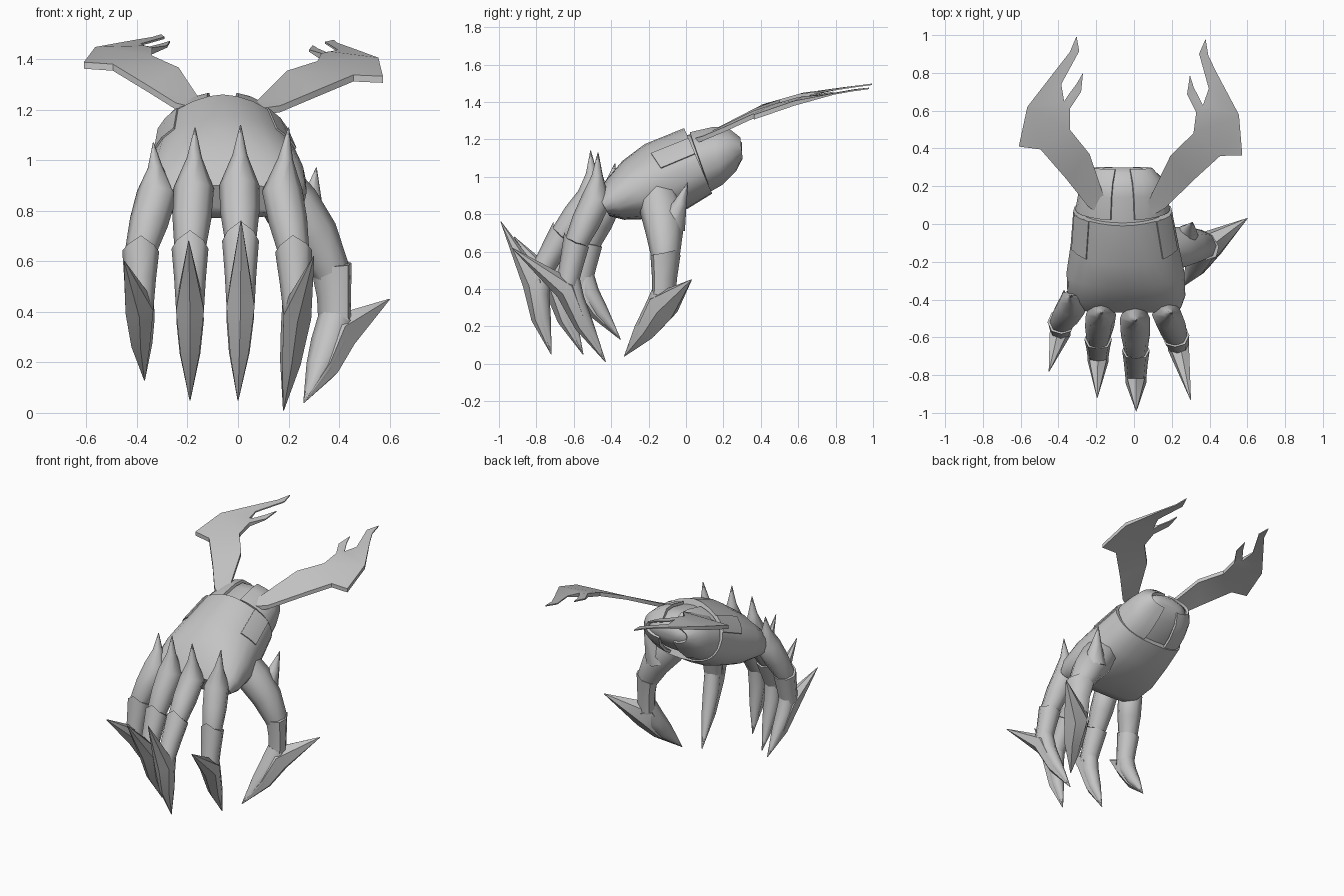
import bpy, bmesh, math
from mathutils import Vector

if "Cube" in bpy.data.objects:
    bpy.data.objects.remove(bpy.data.objects["Cube"])

grey = bpy.data.materials.new("plain_grey")
grey.diffuse_color = (0.55, 0.55, 0.55, 1)
grey.use_nodes = True
grey.node_tree.nodes["Principled BSDF"].inputs["Base Color"].default_value = grey.diffuse_color


def finish(name, bm, angle=50, thick=0):
    bmesh.ops.recalc_face_normals(bm, faces=bm.faces)
    me = bpy.data.meshes.new(name)
    bm.to_mesh(me)
    bm.free()
    me.materials.append(grey)
    ob = bpy.data.objects.new(name, me)
    bpy.context.collection.objects.link(ob)
    bpy.ops.object.select_all(action='DESELECT')
    ob.select_set(True)
    bpy.context.view_layer.objects.active = ob
    if thick:
        m = ob.modifiers.new("thickness", 'SOLIDIFY')
        m.thickness = thick
        m.offset = 0
        bpy.ops.object.modifier_apply(modifier=m.name)
    bpy.ops.object.shade_smooth_by_angle(angle=math.radians(angle))
    return ob


def loft(name, rings, closed=True, angle=50, thick=0):
    """Skin a list of point rings."""
    bm = bmesh.new()
    vs = [[bm.verts.new(p) for p in r] for r in rings]
    n = len(vs[0])
    for a, b in zip(vs, vs[1:]):
        for i in range(n if closed else n - 1):
            j = (i + 1) % n
            bm.faces.new((a[i], a[j], b[j], b[i]))
    if closed:
        bm.faces.new(vs[0])
        bm.faces.new(vs[-1])
    return finish(name, bm, angle, thick)


def section(s, angles, grow=1.0):
    """Rounded cross-section: top y,z, bottom y,z, centre x, half width, top squareness."""
    ty, tz, by, bz, cx, hw, sq = s
    top, bot = Vector((cx, ty, tz)), Vector((cx, by, bz))
    c, up = (top + bot) / 2, (top - bot) / 2
    pts = []
    for d in angles:
        a = math.radians(d)
        co, si = math.cos(a), math.sin(a)
        n = sq if co > 0 else 2.6
        u = math.copysign(abs(co) ** (2 / n), co)
        v = math.copysign(abs(si) ** (2 / n), si)
        pts.append(c + (up * u + Vector((hw * v, 0, 0))) * grow)
    return pts


def tube(name, path, side=(1, 0, 0), peak=0.0, sides=8, depth=1.0):
    """Tapering limb along (x, y, z, r); peak lifts the outer edge of the first ring."""
    P = [Vector(p[:3]) for p in path]
    rings = []
    for i, p in enumerate(P):
        d = (P[min(i + 1, len(P) - 1)] - P[max(i - 1, 0)]).normalized()
        s = Vector(side)
        s = (s - d * s.dot(d)).normalized()
        out = d.cross(s)
        ring = []
        for k in range(sides):
            a = 2 * math.pi * k / sides + math.pi / 2
            q = p + (s * math.cos(a) + out * math.sin(a) * depth) * path[i][3]
            if i == 0 and peak:
                q -= d * peak * max(0, math.sin(a)) ** 3
            ring.append(q)
        rings.append(ring)
    return loft(name, rings)


full = range(0, 360, 15)

# palm
palm = [(-0.01, 1.26, 0.14, 0.91, -0.06, 0.262, 1.75),
        (-0.22, 1.175, 0.01, 0.83, -0.05, 0.285, 1.95),
        (-0.34, 1.085, -0.17, 0.775, -0.045, 0.312, 2.2),
        (-0.43, 0.98, -0.33, 0.77, -0.04, 0.312, 2.5),
        (-0.47, 0.90, -0.41, 0.79, -0.03, 0.28, 2.6)]
loft("palm", [section(s, full) for s in palm])

# wrist core, rounded at the back end
core = [(-0.01, 1.22, 0.11, 0.94, -0.06, 0.22, 2),
        (0.14, 1.25, 0.18, 0.98, -0.06, 0.205, 2),
        (0.21, 1.25, 0.25, 1.04, -0.06, 0.18, 2),
        (0.27, 1.215, 0.285, 1.08, -0.06, 0.14, 2),
        (0.30, 1.18, 0.30, 1.12, -0.06, 0.09, 2)]
loft("wrist_core", [section(s, full) for s in core])

# plates wrapping both sides of the wrist, and straps on the back of the hand
shell = [(0.02, 1.235, 0.13, 0.925, -0.06, 0.242, 2),
         (0.14, 1.262, 0.19, 0.96, -0.06, 0.225, 2),
         (0.215, 1.262, 0.26, 1.03, -0.06, 0.20, 2),
         (0.285, 1.205, 0.295, 1.10, -0.06, 0.15, 2)]
for label, sgn in (("left", -1), ("right", 1)):
    arcs = (("wrist_plate_", shell, range(15, 166, 15), 1.0, 0.018),
            ("hand_strap_", palm[:2], (45, 60, 75), 1.012, 0.008))
    for part, rings, arc, grow, thick in arcs:
        loft(part + label, [section(s, [sgn * d for d in arc], grow) for s in rings],
             False, 40, thick)

# fingers: knuckle spike, knuckle, cuff joint, claw base, claw spike, claw tip
fingers = {
    "little": ((-0.335, -0.38, 1.07), (-0.32, -0.42, 0.87), (-0.385, -0.52, 0.64),
               (-0.39, -0.56, 0.42), (-0.45, -0.78, 0.60), (-0.37, -0.35, 0.13)),
    "ring": ((-0.17, -0.47, 1.13), (-0.175, -0.48, 0.89), (-0.19, -0.61, 0.65),
             (-0.19, -0.70, 0.42), (-0.195, -0.92, 0.68), (-0.19, -0.55, 0.05)),
    "middle": ((0.01, -0.51, 1.14), (0.005, -0.50, 0.90), (0.01, -0.67, 0.68),
               (0.01, -0.81, 0.43), (0.012, -0.99, 0.76), (0.0, -0.72, 0.05)),
    "index": ((0.20, -0.47, 1.13), (0.175, -0.48, 0.88), (0.22, -0.59, 0.64),
              (0.235, -0.64, 0.40), (0.30, -0.93, 0.62), (0.18, -0.43, 0.01)),
}


def claw(name, joint, base, spike, tip, r, side=(1, 0, 0)):
    j, b, s, t = Vector(joint), Vector(base), Vector(spike), Vector(tip)
    out = s - b
    out.z = 0
    out.normalize()
    mid = b.lerp(t, 0.5) + out * 0.02
    # pointed blade in front, rounded fingertip behind it
    tube(name + "_claw", [(*s, 0.002), (*b, r), (*mid, r * 0.66), (*t, 0.002)], side, sides=6)
    tube(name + "_tip", [(*j.lerp(b, 0.7), r * 0.82), (*(b.lerp(t, 0.15) - out * 0.012), r * 0.85),
                         (*(b.lerp(t, 0.5) - out * 0.002), r * 0.64), (*t, 0.002)], side)


for name, (sp, kn, cu, ba, cs, ct) in fingers.items():
    sp, kn, cu = Vector(sp), Vector(kn), Vector(cu)
    neck = sp.lerp(kn, 0.5)
    tube(name + "_finger", [(*sp, 0.002), (*neck, 0.030), (*kn, 0.080),
                            (*kn.lerp(cu, 0.5), 0.077), (*cu, 0.062),
                            (*cu.lerp(Vector(ba), 0.3), 0.05)])
    tube(name + "_cuff", [(*cu, 0.073), (*cu.lerp(Vector(ba), 0.5), 0.063),
                          (*ba, 0.056)], peak=0.05)
    claw(name, cu, ba, cs, ct, 0.064)

# thumb
ts = (-0.72, 0.69, 0)
tube("thumb", [(0.12, -0.15, 0.95, 0.10), (0.21, -0.13, 0.82, 0.122),
               (0.30, -0.115, 0.70, 0.105), (0.365, -0.11, 0.57, 0.08),
               (0.38, -0.11, 0.5, 0.06)], ts, depth=0.9)
tube("thumb_spike", [(0.31, 0.01, 0.97, 0.002), (0.295, -0.03, 0.86, 0.035),
                     (0.27, -0.08, 0.74, 0.08)], ts)
tube("thumb_cuff", [(0.37, -0.11, 0.575, 0.092), (0.38, -0.115, 0.46, 0.077),
                    (0.382, -0.12, 0.35, 0.073)], ts, peak=0.03, depth=0.75)
claw("thumb", (0.38, -0.11, 0.5), (0.39, -0.12, 0.31), (0.60, 0.03, 0.45),
     (0.26, -0.33, 0.04), 0.088, ts)

# swept horns: flat forked outline raised along a curve
outline = [(-.304, .995), (-.34, .91), (-.41, .82), (-.565, .62), (-.61, .41),
           (-.495, .395), (-.36, .24), (-.245, .095), (-.19, .055), (-.145, .06),
           (-.15, .12), (-.235, .37), (-.34, .50), (-.34, .61), (-.28, .70),
           (-.27, .80), (-.305, .74), (-.35, .68), (-.37, .65), (-.385, .74), (-.29, .915)]
rise = [(0.0, 1.18), (.1, 1.215), (.24, 1.285), (.41, 1.375), (.62, 1.435), (.82, 1.472), (1.0, 1.495)]


def height(y):
    for (a, za), (b, zb) in zip(rise, rise[1:]):
        if y <= b:
            return za + (zb - za) * (y - a) / (b - a)
    return rise[-1][1]


for label in ("left", "right"):
    bm = bmesh.new()
    pts = []
    for x, y in outline:
        if label == "right":
            x, y = -x - 0.09 + 0.13 * y + max(0, y - 0.7) * 0.12, y - 0.1 * (-x - 0.15)
        pts.append((x, y))
    top = [bm.verts.new((x, y, 1)) for x, y in pts]
    bot = [bm.verts.new((x, y, 0)) for x, y in pts]
    n = len(pts)
    for i in range(n):
        j = (i + 1) % n
        bm.faces.new((top[i], top[j], bot[j], bot[i]))
    caps = [bm.faces.new(top), bm.faces.new(bot)]
    bm.normal_update()
    bmesh.ops.triangulate(bm, faces=caps)
    for v in bm.verts:
        t = 0.013 if v.co.y < 0.65 else 0.004
        z = height(v.co.y) - (0.06 * (v.co.x - 0.05) if label == "right" else 0)
        v.co.z = z + (t if v.co.z > 0.5 else -t)
    finish("horn_" + label, bm, 30)
